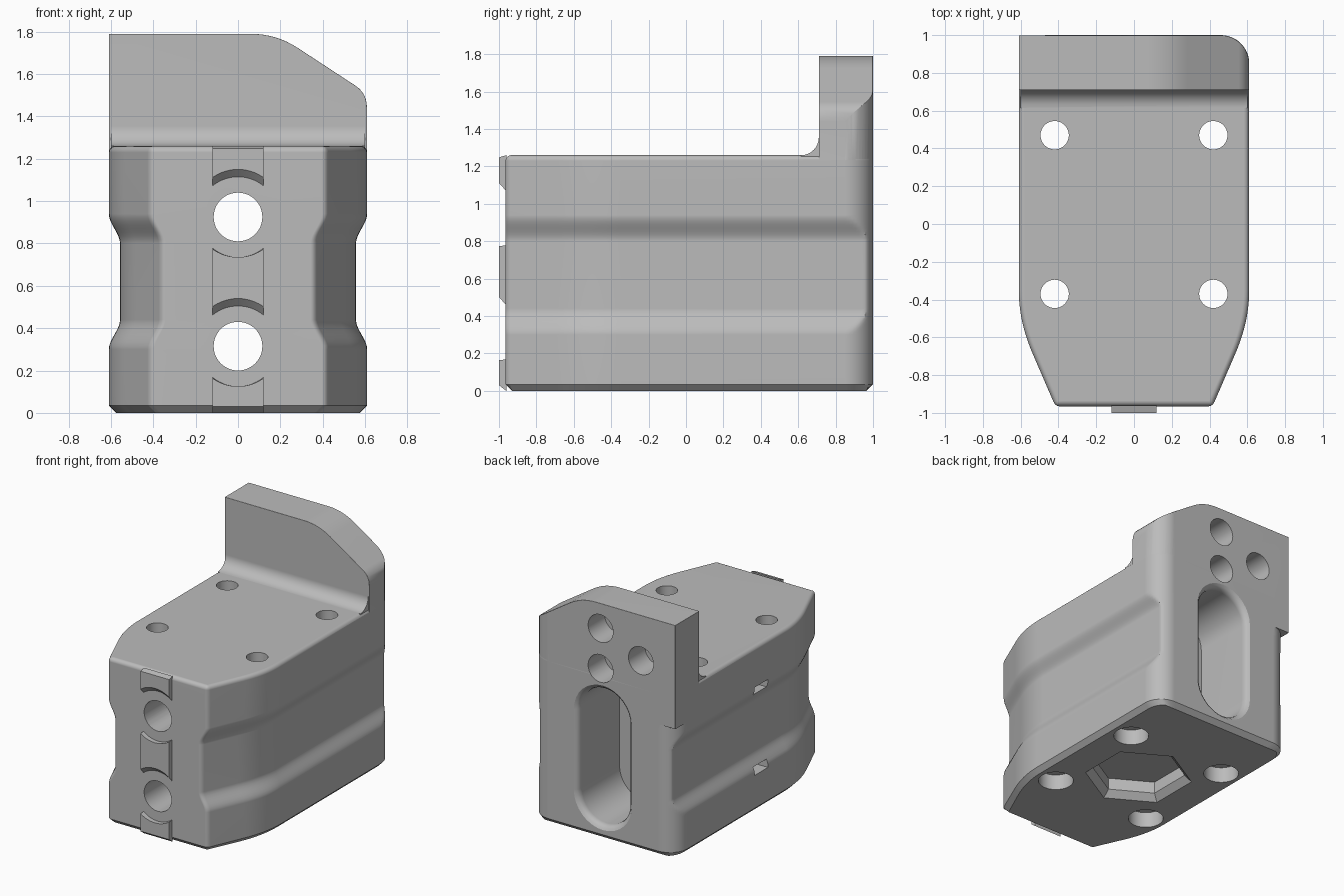
import bpy, bmesh
from math import sin, cos, pi, radians
from mathutils import Vector

if "Cube" in bpy.data.objects:
    bpy.data.objects.remove(bpy.data.objects["Cube"])

grey = bpy.data.materials.new("plain grey")
grey.use_nodes = True
GREY = (0.5, 0.5, 0.5, 1)
grey.diffuse_color = GREY
grey.node_tree.nodes["Principled BSDF"].inputs["Base Color"].default_value = GREY

HALF, FRONT, BACK, TOP = 0.61, -0.965, 1.0, 1.26
BORES = (0.315, 0.925)


def loft(name, rings):
    """Closed solid through rings of equal point count."""
    bm = bmesh.new()
    loops = [[bm.verts.new(p) for p in ring] for ring in rings]
    n = len(loops[0])
    for a, b in zip(loops, loops[1:]):
        for i in range(n):
            j = (i + 1) % n
            bm.faces.new((a[i], a[j], b[j], b[i]))
    bm.faces.new(loops[0])
    bm.faces.new(loops[-1])
    bmesh.ops.recalc_face_normals(bm, faces=bm.faces)
    mesh = bpy.data.meshes.new(name)
    bm.to_mesh(mesh)
    bm.free()
    mesh.materials.append(grey)
    ob = bpy.data.objects.new(name, mesh)
    bpy.context.collection.objects.link(ob)
    return ob


def apply(ob, mod):
    bpy.context.view_layer.objects.active = ob
    bpy.ops.object.modifier_apply(modifier=mod.name)


def combine(ob, other, operation="DIFFERENCE"):
    mod = ob.modifiers.new("combine", "BOOLEAN")
    mod.operation, mod.solver, mod.object = operation, "EXACT", other
    apply(ob, mod)
    bpy.data.objects.remove(other)


def arc(cx, cy, r, start, end, n):
    angles = [radians(start + (end - start) * i / n) for i in range(n + 1)]
    return [(cx + r * cos(t), cy + r * sin(t)) for t in angles]


def circle(r, n=48, turn=0):
    return [(r * cos(2 * pi * i / n + turn), r * sin(2 * pi * i / n + turn)) for i in range(n)]


def bezier(a, b, c, n):
    a, b, c = Vector(a), Vector(b), Vector(c)
    pts = [a * (1 - t) ** 2 + b * 2 * t * (1 - t) + c * t * t for t in [i / n for i in range(n + 1)]]
    return [tuple(p) for p in pts]


def upright(x, y, steps, n=48, turn=0):
    return loft("cutter", [[(x + u, y + v, z) for u, v in circle(r, n, turn)] for z, r in steps])


def level(x, z, steps):
    return loft("cutter", [[(x + u, y, z + v) for u, v in circle(r)] for y, r in steps])


def box(name, x, y, z):
    return loft(name, [[(x[0], y[0], h), (x[1], y[0], h), (x[1], y[1], h), (x[0], y[1], h)] for h in z])


# Plan outline of one side, front to back
nose = bezier((0.395, FRONT), (0.415, FRONT), (0.427, -0.94), 4)
flank = bezier((0.535, -0.69), (HALF, -0.52), (HALF, -0.35), 10)
corner = arc(HALF - 0.15, BACK - 0.15, 0.15, 0, 90, 12)
side = nose + flank + corner


def plan_ring(z, groove=0, rim=0):
    half = []
    for x, y in side:
        x = min(x, HALF - groove) if y > 0 else x - groove
        half.append((x - rim, min(max(y, FRONT + rim), BACK - rim), z))
    return half + [(-x, y, h) for x, y, h in reversed(half)]


# Body: chamfered foot, side grooves and rounded top rim
levels = [(0, 0, 0.035), (0.035, 0, 0)]
steps = [i / 8 for i in range(9)]
ease = [t * t * (3 - 2 * t) for t in steps]
levels += [(0.30 + 0.14 * t, 0.053 * e, 0) for t, e in zip(steps, ease)]
levels += [(0.80 + 0.14 * t, 0.053 * (1 - e), 0) for t, e in zip(steps, ease)]
levels += [(z, 0, HALF - x) for x, z in arc(HALF - 0.03, TOP - 0.03, 0.03, 0, 90, 5)]
body = loft("body", [plan_ring(*lv) for lv in levels])

# Back wall with one sloping shoulder and one rounded rear corner
E = HALF - 0.001
outline = [(-E, 1.0), (E, 1.0)]
outline += bezier((E, 1.44), (E, 1.51), (0.555, 1.545), 6)
outline += bezier((0.28, 1.725), (0.18, 1.79), (0.06, 1.79), 8)
outline += [(-E, 1.79)]
wall = loft("wall", [[(x, y, z) for x, z in outline] for y in (0.71, BACK - 0.001)])
post_plan = [(-1, 0.5), (E, 0.5)] + arc(E - 0.15, BACK - 0.151, 0.15, 0, 90, 12) + [(-1, BACK - 0.001)]
combine(wall, loft("post", [[(x, y, z) for x, y in post_plan] for z in (0.9, 2)]), "INTERSECT")
soft = wall.modifiers.new("soft edges", "BEVEL")
soft.width, soft.segments, soft.limit_method, soft.angle_limit = 0.03, 4, "ANGLE", radians(40)
apply(wall, soft)
combine(body, wall, "UNION")

# Cove where the wall meets the top
cove = arc(0.615, TOP + 0.095, 0.095, 270, 360, 8) + [(0.76, TOP + 0.095), (0.76, 1.2), (0.615, 1.2)]
combine(body, loft("cove", [[(x, y, z) for y, z in cove] for x in (-0.6, 0.6)]), "UNION")

# Rear stadium pocket with a flared mouth
pocket = []
for y, r in ((0.5, 0.21), (0.95, 0.21), (0.975, 0.217), (0.99, 0.229), (1.0, 0.245), (1.02, 0.27)):
    ring = arc(0, BORES[1], r, 0, 180, 16) + arc(0, BORES[0], r, 180, 360, 16)
    pocket.append([(x, y, z) for x, z in ring])
combine(body, loft("cutter", pocket))

# Front bores and the side slots that reach them
for z in BORES:
    combine(body, level(0, z, [(-1.1, 0.115), (0.6, 0.115)]))
    combine(body, box("cutter", (-0.8, -0.05), (-0.115, 0.045), (z - 0.03, z + 0.03)))

# Round blind holes in the back wall
for x, z in ((0.02, 1.6), (0.02, 1.295), (-0.32, 1.445)):
    combine(body, level(x, z, [(0.8, 0.105), (1.1, 0.105)]))

# Four vertical holes, wider at the foot
for x in (-0.42, 0.42):
    for y in (-0.37, 0.47):
        combine(body, upright(x, y, [(-0.1, 0.125), (0.12, 0.125), (0.121, 0.075), (1.5, 0.075)]))

# Hexagonal recess underneath
combine(body, upright(0, 0.05, [(-0.02, 0.405), (0.05, 0.335), (0.14, 0.335)], 6, pi / 6))

# Raised front rail, cleared around each bore with a flare above
rail = box("front_rail", (-0.12, 0.12), (-1, FRONT + 0.004), (0, TOP))
foot = [v for v in rail.data.vertices if v.co.y < -0.99]
for v in foot:
    v.co.z += 0.03 if v.co.z < 0.5 else -0.012
for z in BORES:
    rings = []
    for y, r in ((-1.01, 0.2125), (FRONT, 0.19), (-0.9, 0.19)):
        lift = r - 0.19
        rings.append([(u, y, z + lift + v) for u, v in circle(r, 64)])
    combine(rail, loft("cutter", rings))

# Smooth rounded areas, crisp edges
for ob in (body, rail):
    bpy.ops.object.select_all(action="DESELECT")
    ob.select_set(True)
    bpy.context.view_layer.objects.active = ob
    bpy.ops.object.shade_smooth_by_angle(angle=radians(32))
    even = ob.modifiers.new("even shading", "WEIGHTED_NORMAL")
    even.keep_sharp = True
